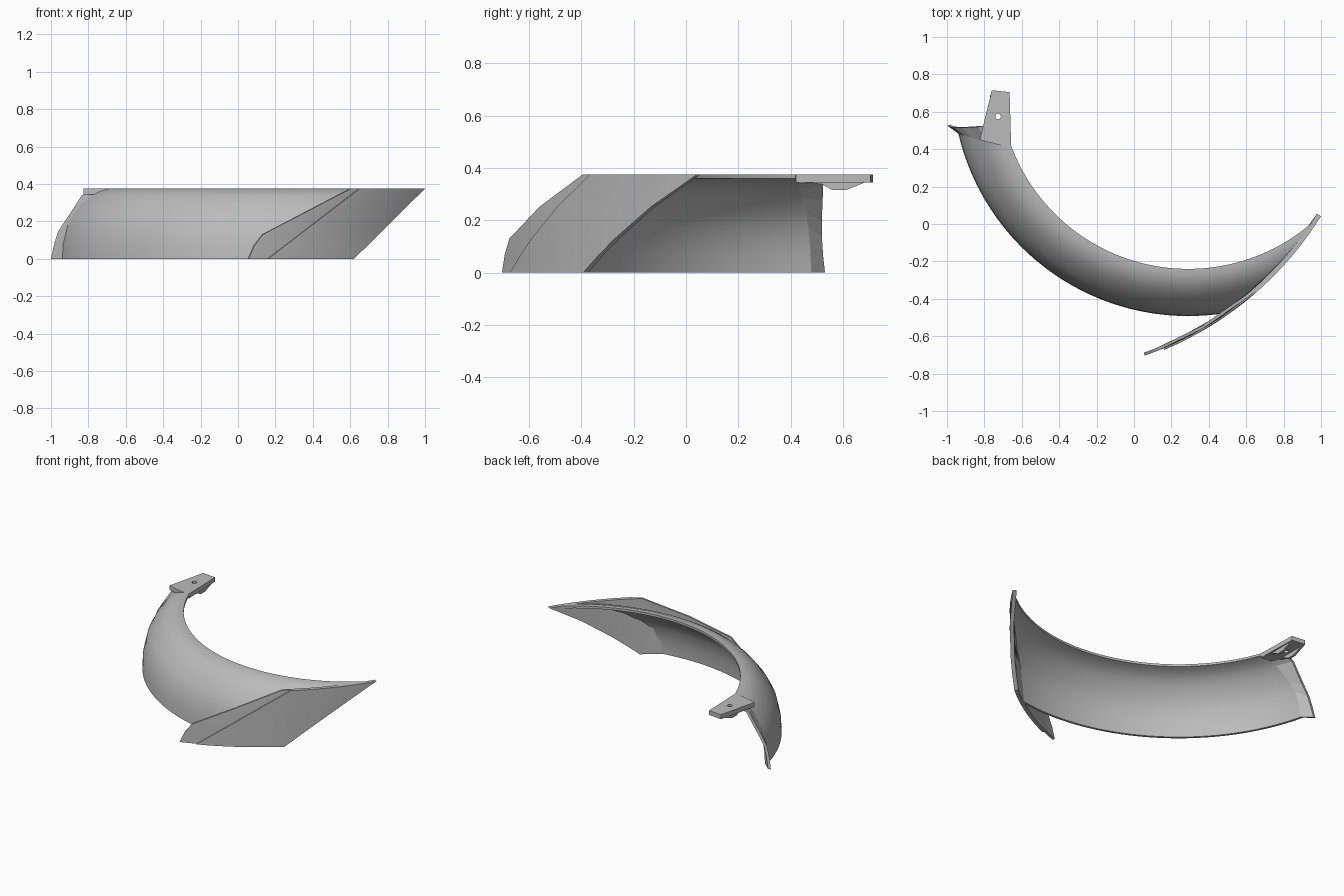
import bpy, bmesh
from math import pi, sin, cos, acos, atan2, hypot, sqrt

cube = bpy.data.objects.get("Cube")
if cube:
    bpy.data.objects.remove(cube, do_unlink=True)

grey = bpy.data.materials.new("plain_grey")
grey.use_nodes = True
grey.diffuse_color = (0.5, 0.5, 0.5, 1)
grey.node_tree.nodes["Principled BSDF"].inputs["Base Color"].default_value = (0.5, 0.5, 0.5, 1)

CX, CY = 0.29, 0.77          # axis of the swept shell
PX, PY = -0.543, 1.002       # axis of the curved end plate
PLATE_R = 1.80
TOP = 0.375


def finish(name, bm, smooth=True):
    bmesh.ops.remove_doubles(bm, verts=bm.verts, dist=0.0002)
    bmesh.ops.recalc_face_normals(bm, faces=bm.faces)
    mesh = bpy.data.meshes.new(name)
    bm.to_mesh(mesh)
    bm.free()
    obj = bpy.data.objects.new(name, mesh)
    bpy.context.collection.objects.link(obj)
    mesh.materials.append(grey)
    if smooth:
        bpy.ops.object.select_all(action='DESELECT')
        obj.select_set(True)
        bpy.context.view_layer.objects.active = obj
        bpy.ops.object.shade_smooth_by_angle(angle=pi / 6)
    return obj


def slab(name, outer, inner, smooth=True):
    """Closed solid between two matching grids of points."""
    bm = bmesh.new()
    a, b = [[[bm.verts.new(p) for p in row] for row in g] for g in (outer, inner)]
    m, n = len(a), len(a[0])
    for g in (a, b):
        for i in range(m - 1):
            for j in range(n - 1):
                bm.faces.new((g[i][j], g[i][j + 1], g[i + 1][j + 1], g[i + 1][j]))
    for i in range(m - 1):
        for j in (0, n - 1):
            bm.faces.new((a[i][j], a[i + 1][j], b[i + 1][j], b[i][j]))
    for j in range(n - 1):
        for i in (0, m - 1):
            bm.faces.new((a[i][j], a[i][j + 1], b[i][j + 1], b[i][j]))
    return finish(name, bm, smooth)


def prism(name, base, offset):
    """Extrude a flat outline along an offset."""
    bm = bmesh.new()
    face = bm.faces.new([bm.verts.new(p) for p in base])
    new = bmesh.ops.extrude_face_region(bm, geom=[face])["geom"]
    bmesh.ops.translate(bm, vec=offset, verts=[v for v in new if isinstance(v, bmesh.types.BMVert)])
    return finish(name, bm, False)


# Swept shell, trimmed against the curved plate
def start_angle(r):
    return pi + 0.23 + (1.26 - r) * 0.5


def end_angle(r):
    dx, dy = CX - PX, CY - PY
    d = hypot(dx, dy)
    c = (PLATE_R ** 2 - d * d - r * r) / (2 * r * d)
    return 2 * pi + atan2(dy, dx) - acos(c)


def sweep(profile, steps=64):
    rows = []
    for r, z in profile:
        a, b = start_angle(r), end_angle(r)
        angles = [a + (b - a) * k / steps for k in range(steps + 1)]
        rows.append([(CX + r * cos(t), CY + r * sin(t), z) for t in angles])
    return rows


outer = [(1.262, 0), (1.258, 0.08), (1.236, 0.18), (1.205, 0.24), (1.16, 0.30),
         (1.12, 0.338), (1.084, 0.36), (1.04, TOP), (1.01, TOP)]
inner = [(1.246, 0), (1.241, 0.08), (1.219, 0.172), (1.188, 0.228), (1.144, 0.285),
         (1.105, 0.32), (1.072, 0.34), (1.035, 0.354), (1.01, 0.36)]
shell = sweep(outer)
shell_inside = sweep(inner)
slab("curved_shell", shell, shell_inside)


# Curved vertical end plate with a thinner border strip
def plate_grid(radius, left, right, steps=20):
    rows = []
    for (x0, z), x1 in zip(left, right):
        row = []
        for k in range(steps + 1):
            x = x0 + (x1 - x0) * k / steps
            t = atan2(-sqrt(PLATE_R ** 2 - (x - PX) ** 2), x - PX)
            row.append((PX + radius * cos(t), PY + radius * sin(t), z))
        rows.append(row)
    return rows


edge = [(0.055, 0), (0.085, 0.07), (0.13, 0.13), (0.365, 0.2525), (0.6, TOP)]
seam = [(0.155 + 0.485 * z / TOP, z) for _, z in edge]
tip = [0.61 + 0.375 * z / TOP for _, z in edge]
slab("end_plate", plate_grid(1.817, seam, tip), plate_grid(1.792, seam, tip))
seam_x = [x for x, _ in seam]
slab("plate_border", plate_grid(1.808, edge, seam_x, 8), plate_grid(1.792, edge, seam_x, 8))

# Flared flange along the other end of the shell
lip = [(-1.0, 0.527, 0), (-0.985, 0.52, 0.07), (-0.962, 0.515, 0.145), (-0.92, 0.515, 0.21),
       (-0.87, 0.518, 0.285), (-0.835, 0.52, 0.34), (-0.80, 0.525, 0.355)]
lip_in = [(x + 0.018, y + 0.004, max(z - 0.008, 0)) for x, y, z in lip]
n = len(lip)
slab("end_flange", [[shell[i][0], lip[i]] for i in range(n)],
     [[shell_inside[i][0], lip_in[i]] for i in range(n)], False)

# Mounting tab with a drilled hole
tab = prism("mounting_tab", [(x, y, 0.345) for x, y in (
    (-0.76, 0.715), (-0.665, 0.705), (-0.657, 0.42), (-0.71, 0.42), (-0.825, 0.45))],
    (0, 0, 0.03))
drill = prism("hole_cutter", [(-0.727 + 0.015 * cos(k * pi / 8), 0.575 + 0.015 * sin(k * pi / 8), 0.3)
                              for k in range(16)], (0, 0, 0.12))
drill.hide_render = True
drill.hide_set(True)
cut = tab.modifiers.new("hole", 'BOOLEAN')
cut.object = drill
cut.solver = 'EXACT'

# Ribs under the tab
for name, x in (("left_rib", -0.685), ("right_rib", -0.77)):
    prism(name, [(x, y, z) for y, z in ((0.44, 0.347), (0.52, 0.338), (0.56, 0.315),
                                        (0.61, 0.315), (0.69, 0.347))], (0.015, 0, 0))
